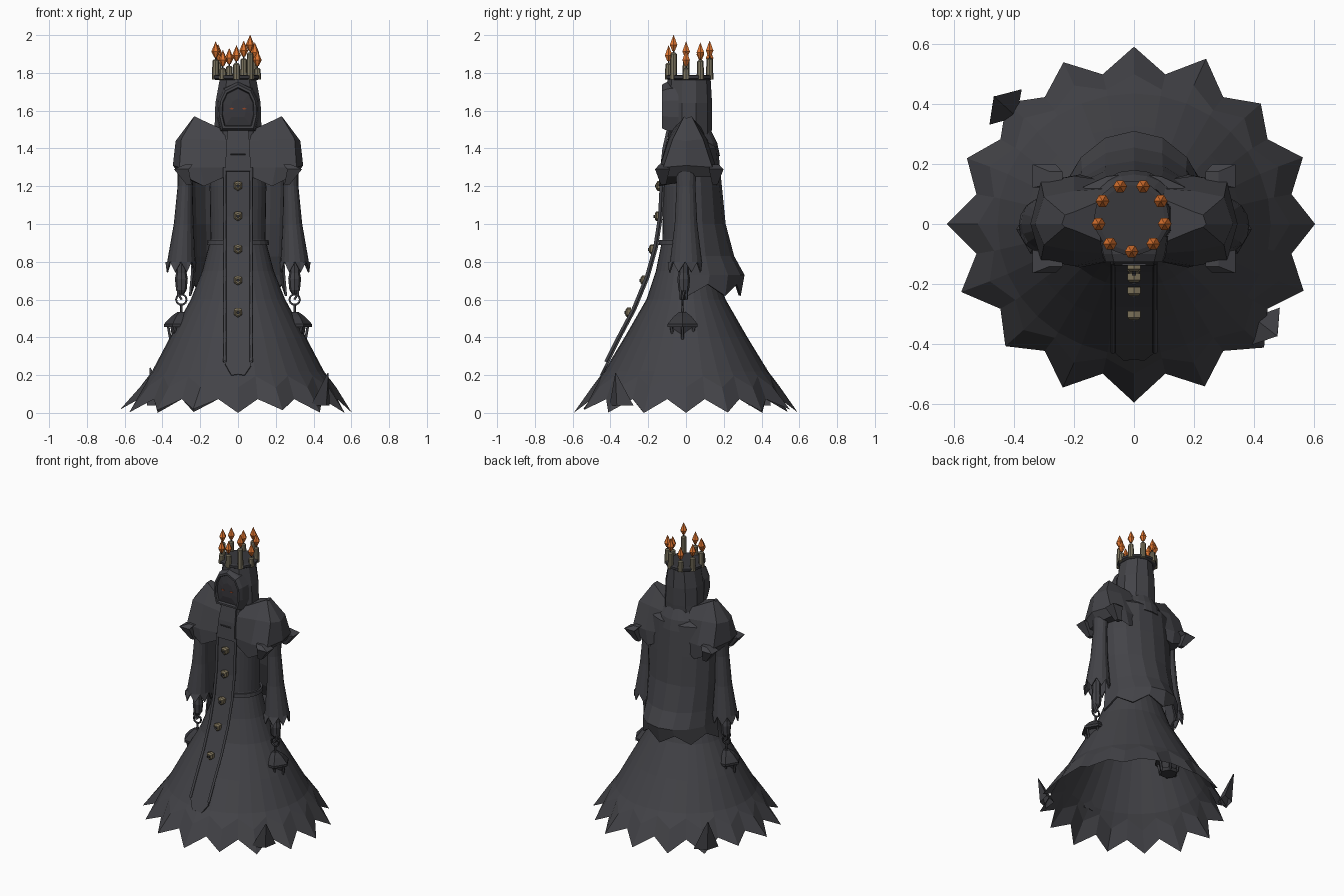
import bpy, bmesh, math, random
from math import sin, cos, pi
from mathutils import Vector

random.seed(4)
cube = bpy.data.objects.get("Cube")
if cube:
    bpy.data.objects.remove(cube)


def material(name, r, g, b):
    m = bpy.data.materials.new(name)
    m.use_nodes = True
    m.diffuse_color = (r, g, b, 1)
    m.node_tree.nodes["Principled BSDF"].inputs["Base Color"].default_value = (r, g, b, 1)
    return m


CLOTH = material("charcoal cloth", .056, .056, .064)
IRON = material("dark iron", .04, .04, .046)
FACE = material("shadowed face", .04, .039, .045)
WAX = material("candle wax", .2, .175, .115)
BRASS = material("aged brass", .2, .165, .1)
FLAME = material("orange flame", .74, .18, .03)
EYE = material("ember eyes", .3, .06, .02)


def loft(name, rings, mat, closed=True, bottom=False, top=False, thick=0):
    """Skin a list of equal-length point rings."""
    n = len(rings[0])
    bm = bmesh.new()
    vs = [[bm.verts.new(p) for p in ring] for ring in rings]
    for a, b in zip(vs, vs[1:]):
        for i in range(n if closed else n - 1):
            j = (i + 1) % n
            bm.faces.new((a[i], a[j], b[j], b[i]))
    if bottom:
        bm.faces.new(vs[0])
    if top:
        bm.faces.new(vs[-1])
    bmesh.ops.recalc_face_normals(bm, faces=bm.faces)
    me = bpy.data.meshes.new(name)
    bm.to_mesh(me)
    bm.free()
    me.materials.append(mat)
    ob = bpy.data.objects.new(name, me)
    bpy.context.collection.objects.link(ob)
    if thick:
        ob.modifiers.new("thickness", "SOLIDIFY").thickness = thick


def oval(cx, cy, z, rx, ry, n=8, turn=0.0, span=2 * pi, dz=0):
    """Ring of points; dz lowers every second one for a ragged edge."""
    count = n if span > 6 else n + 1
    return [(cx + rx * cos(turn + span * i / n), cy + ry * sin(turn + span * i / n),
             z - dz * (i % 2)) for i in range(count)]


def turned(name, x, y, profile, mat, n=6):
    """Solid turned shape from (z, radius) pairs."""
    loft(name, [oval(x, y, z, r, r, n) for z, r in profile], mat, bottom=True, top=True)


def tube(name, points, radius, mat):
    cu = bpy.data.curves.new(name, "CURVE")
    cu.dimensions = "3D"
    cu.bevel_depth = radius
    cu.bevel_resolution = 1
    sp = cu.splines.new("POLY")
    sp.points.add(len(points) - 1)
    for p, co in zip(sp.points, points):
        p.co = (*co, 1)
    cu.materials.append(mat)
    ob = bpy.data.objects.new(name, cu)
    bpy.context.collection.objects.link(ob)


# Robe: neck, torso and wide skirt ending in a ragged hem of sixteen points
robe = [(1.52, .085, .08), (1.44, .12, .1), (1.2, .15, .12), (.92, .145, .125),
        (.75, .19, .16), (.6, .25, .21), (.4, .36, .325), (.22, .455, .435)]
rings = [oval(0, 0, z, rx, ry, 32) for z, rx, ry in robe]
crease, hem = [], []
for i in range(32):
    a = pi * i / 16
    tip = i % 2 == 0
    r1 = .52 if tip else .475
    r2 = random.uniform(.595, .63) if tip else .535
    crease.append((r1 * cos(a), r1 * sin(a) * .96, .135 if tip else .195))
    hem.append((r2 * cos(a), r2 * sin(a) * .95, random.uniform(.005, .03) if tip else .08))
low = min(p[2] for p in hem)
hem = [(x, y, z - low) for x, y, z in hem]
loft("robe", rings + [crease, hem], CLOTH)

# Torn corners standing up from the hem
for x, y, z in ((-.45, .41, .24), (.46, -.36, .21)):
    out = Vector((x, y, 0)).normalized()
    side = Vector((-out.y, out.x, 0))
    root, peak = Vector((x, y, .04)) - out * .03, Vector((x, y, z)) + out * .02
    loft("torn_corner", [[root - side * .08, root - out * .05, root + side * .08, root + out * .04],
                         [peak + d * .003 for d in (-side, -out, side, out)]], CLOTH, top=True)

# Belt
loft("belt", [oval(0, 0, z, r, r - .02, 24) for z, r in ((.89, .157), (.89, .165), (.915, .162), (.915, .15))], CLOTH)

# Front panel with raised edges
path = [(-.122, 1.3), (-.135, 1.04), (-.16, .88), (-.205, .72), (-.275, .55), (-.36, .39), (-.42, .27)]
cols = [-.068, -.035, 0, .035, .068]
rows = [[(x, y, z) for x in cols] for y, z in path]
rows.append([(x, -.455 + d * .5, .2 + d) for x, d in zip(cols, (.06, .0, .005, .0, .05))])
loft("front_panel", rows, CLOTH, closed=False, thick=.012)
for s in (-1, 1):
    tube("panel_edge", [(s * .07, y - .005, z) for y, z in path], .009, CLOTH)
loft("throat_panel", [[(x, y, z) for x in (-w, 0, w)] for w, y, z in
     ((.068, -.138, 1.28), (.063, -.125, 1.4), (.055, -.1, 1.51))], CLOTH, closed=False, thick=.015)
tube("throat_seam", [(-.04, -.135, 1.37), (.04, -.135, 1.37)], .004, CLOTH)

# Shield-shaped brass clasps down the panel
shield = [(-.022, .02), (0, .027), (.022, .02), (.02, -.012), (0, -.025), (-.02, -.012)]
for y, z in ((-.138, 1.2), (-.145, 1.04), (-.175, .865), (-.22, .7), (-.3, .53)):
    loft("clasp", [[(x * k, y - d, z + h * k) for x, h in shield]
                   for k, d in ((1, -.01), (1, .012), (.6, .02))], BRASS, bottom=True, top=True)
    loft("clasp_stud", [[(x * k, y - d, z + h * k) for x, h in shield]
                        for k, d in ((.35, .015), (.3, .026))], IRON, top=True)

# Back cape
cape = [(1.46, .18, .1), (1.4, .24, .16), (1.2, .255, .18), (1.0, .25, .2), (.83, .245, .245), (.73, .25, .3)]
sheets = [oval(0, .01, z, rx, ry, 8, 0, pi) for z, rx, ry in cape]
sheets.append(oval(0, .01, .62, .26, .28, 8, 0, pi, -.06))
loft("back_cape", sheets, CLOTH, closed=False, thick=.012)
loft("back_collar", [oval(0, .01, z, rx, ry, 8, pi * .15, pi * .7)
                     for z, rx, ry in ((1.36, .17, .17), (1.43, .16, .155), (1.5, .11, .12))],
     CLOTH, closed=False, thick=.012)

# Shoulder capelet: half outlines from the peak down to the hem
shoulder = [[(.08, -.07, 1.5), (.2, -.02, 1.555), (.23, -.01, 1.57), (.24, 0, 1.56)],
            [(.06, -.1, 1.44), (.2, -.09, 1.45), (.3, -.07, 1.45), (.33, 0, 1.44)],
            [(.06, -.12, 1.3), (.2, -.14, 1.3), (.31, -.12, 1.3), (.345, 0, 1.31)],
            [(.07, -.115, 1.25), (.18, -.145, 1.2), (.28, -.12, 1.25), (.3, 0, 1.25)]]

for s in (-1, 1):
    side = "left" if s > 0 else "right"
    rings = []
    for half in shoulder:
        pts = half + [(x, -y + .02, z) for x, y, z in reversed(half[:3])]
        rings.append([(s * x, y, z) for x, y, z in pts])
    loft(side + "_shoulder_capelet", rings, CLOTH, top=True, bottom=True)
    for y in (-.125, .16):
        loft(side + "_corner_flap", [oval(s * (.3 - t), y * (1 - t), z, r, r, 4, pi / 4)
             for z, r, t in ((1.315, .03, .04), (1.29, .055, 0), (1.21, .02, .04))],
             CLOTH, top=True, bottom=True)

    # Bell sleeve with ragged cuff
    sleeve = [(.27, 1.36, .05, .06), (.28, 1.2, .04, .05), (.288, 1.0, .052, .06), (.3, .8, .075, .085)]
    rings = [oval(s * x, 0, z, rx, ry, 16) for x, z, rx, ry in sleeve]
    rings.append(oval(s * .302, -.005, .8, .082, .092, 16, 0, 2 * pi, .055))
    loft(side + "_sleeve", rings, CLOTH, thick=.008)

    # Forearm, hand and fingers
    loft(side + "_forearm", [oval(s * .3, -.012, z, r, r) for z, r in
         ((.9, .035), (.74, .028), (.71, .034), (.65, .028), (.63, .015))], CLOTH, top=True, bottom=True)
    for k in (-1, 0, 1):
        tube(side + "_finger", [(s * .315, k * .016 - .012, .68), (s * .318, k * .016 - .012, .63),
                                (s * .298, k * .014 - .012, .6)], .007, CLOTH)

    # Lantern hanging from a ring
    lx, ly = s * .3, -.018
    tube(side + "_lantern_ring", [(lx + .028 * cos(k * pi / 5), ly, .6 + .028 * sin(k * pi / 5))
                                  for k in range(11)], .006, IRON)
    tube(side + "_lantern_chain", [(lx, ly, .575), (lx, ly, .52)], .007, IRON)
    turned(side + "_lantern_roof", lx, ly, ((.455, .092), (.47, .092), (.51, .055), (.535, .02)), IRON)
    turned(side + "_lantern_body", lx, ly, ((.385, .048), (.46, .058)), FACE)
    turned(side + "_lantern_base", lx, ly, ((.375, .055), (.395, .064), (.4, .045)), IRON)
    for k in range(6):
        c, d = cos(k * pi / 3), sin(k * pi / 3)
        tube(side + "_lantern_post", [(lx + .056 * c, ly + .056 * d, .38), (lx + .07 * c, ly + .07 * d, .46)], .008, IRON)

# Hood shell with an arched, recessed opening
loft("hood", [oval(0, .016, z, rx, ry, 10, pi / 10) for z, rx, ry in
     ((1.46, .138, .118), (1.52, .13, .122), (1.64, .126, .122), (1.775, .1, .114))], CLOTH, top=True)
half = [(.085, 1.5), (.102, 1.57), (.098, 1.65), (.07, 1.71), (0, 1.745)]
arch = half + [(-x, z) for x, z in reversed(half[:-1])]


def arch_ring(y, k):
    return [(x * k, y, 1.61 + (z - 1.61) * k) for x, z in arch]


loft("hood_rim", [arch_ring(-.04, 1.12), arch_ring(-.1, 1.05), arch_ring(-.126, .95),
                  arch_ring(-.126, .84), arch_ring(-.11, .8)], CLOTH)
loft("face", [arch_ring(-.109, .82), arch_ring(-.118, .4)], FACE, top=True)
for s in (-1, 1):
    loft("ember_eye", [[(s * .033 + dx, y, 1.61 + dz) for dx, dz in ((-.012, 0), (0, -.005), (.012, 0), (0, .006))]
                       for y in (-.114, -.122)], EYE, top=True, bottom=True)

# Candle crown
CX, CY = -.008, .02
turned("crown_band", CX, CY, ((1.762, .112), (1.77, .125), (1.785, .125), (1.79, .11)), IRON, 18)
tops = [1.92, 1.96, 1.97, 1.93, 1.95, 1.965, 1.92, 1.945, 2.0]
for i, top in enumerate(tops):
    a = -pi / 2 + 2 * pi * (i + 2) / 9
    x, y = CX + .112 * cos(a), CY + .112 * sin(a)
    turned("candle", x, y, ((1.765, .02), (top - .1, .017), (top - .093, .01)), WAX, 8)
    turned("wick", x, y, ((top - .1, .004), (top - .07, .004)), IRON, 4)
    turned("flame", x, y, ((top - .083, .008), (top - .052, .023), (top, .001)), FLAME)
